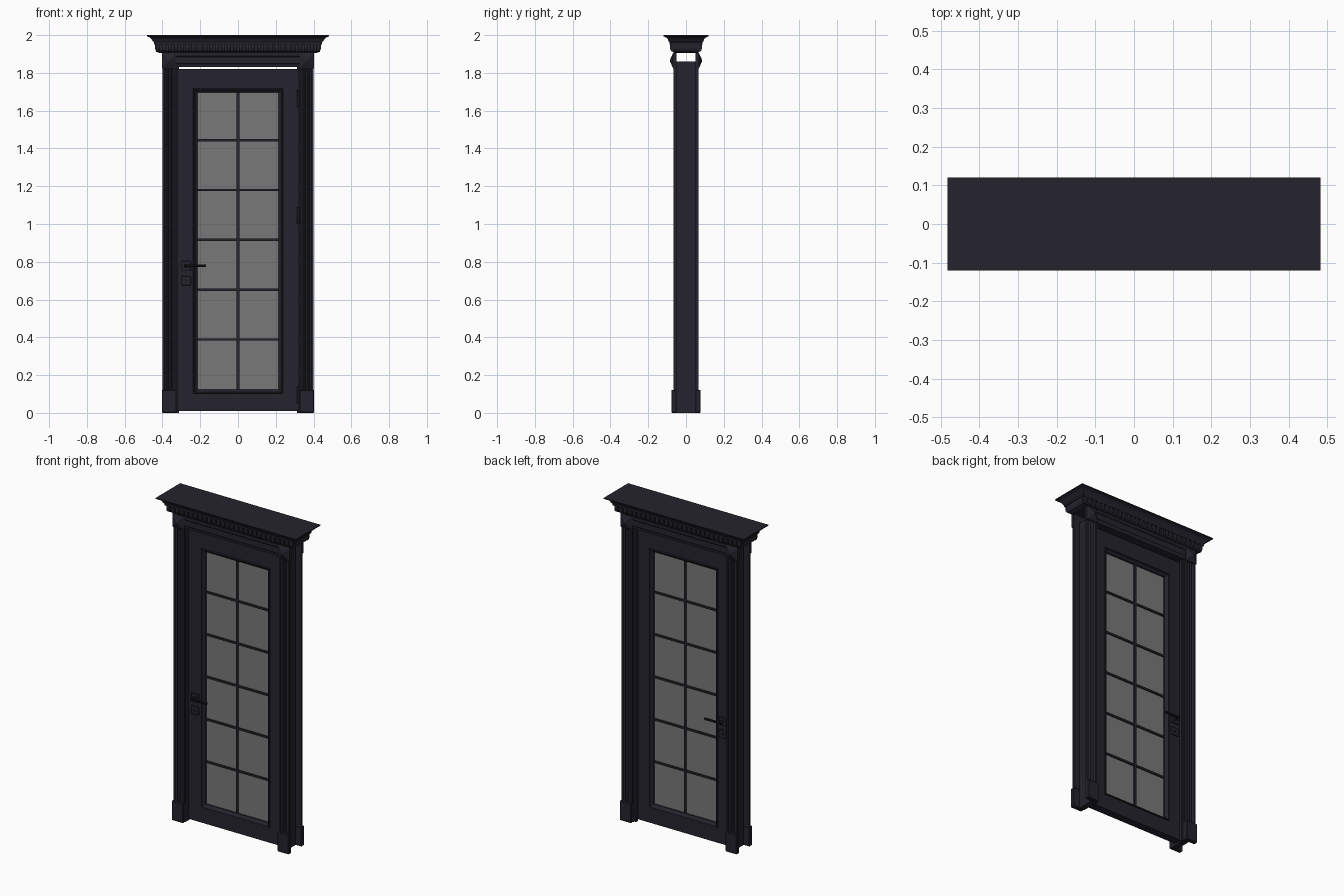
import bpy, bmesh, math
from mathutils import Matrix

if "Cube" in bpy.data.objects:
    bpy.data.objects.remove(bpy.data.objects["Cube"])


def material(name, rgb):
    m = bpy.data.materials.new(name)
    m.diffuse_color = (*rgb, 1)
    m.use_nodes = True
    m.node_tree.nodes["Principled BSDF"].inputs["Base Color"].default_value = m.diffuse_color
    return m


PAINT = material("dark_paint", (0.018, 0.017, 0.026))
GLASS = material("grey_glass", (0.19, 0.19, 0.19))
METAL = material("black_metal", (0.009, 0.009, 0.013))


def finish(name, bm, mat):
    bmesh.ops.recalc_face_normals(bm, faces=bm.faces)
    me = bpy.data.meshes.new(name)
    bm.to_mesh(me)
    bm.free()
    me.materials.append(mat)
    ob = bpy.data.objects.new(name, me)
    bpy.context.collection.objects.link(ob)
    return ob


def box(name, x, y, z, mat=PAINT, bevel=0):
    bm = bmesh.new()
    size = [abs(r[1] - r[0]) for r in (x, y, z)]
    mid = [(r[0] + r[1]) / 2 for r in (x, y, z)]
    bmesh.ops.create_cube(bm, size=1, matrix=Matrix.Translation(mid) @ Matrix.Diagonal((*size, 1)))
    if bevel:
        bmesh.ops.bevel(bm, geom=bm.edges[:], offset=bevel, segments=1, affect='EDGES')
    return finish(name, bm, mat)


def cylinder(name, center, r, length, axis='Z', mat=METAL):
    bm = bmesh.new()
    rot = Matrix.Rotation(math.pi / 2, 4, 'X') if axis == 'Y' else Matrix()
    bmesh.ops.create_cone(bm, cap_ends=True, segments=16, radius1=r, radius2=r, depth=length,
                          matrix=Matrix.Translation(center) @ rot)
    return finish(name, bm, mat)


def loft(name, loops, mat=PAINT, closed=False):
    """Skin a list of equal-length point loops; cap the ends or close the ring."""
    bm = bmesh.new()
    rows = [[bm.verts.new(p) for p in loop] for loop in loops]
    pairs = list(zip(rows, rows[1:])) + ([(rows[-1], rows[0])] if closed else [])
    for a, b in pairs:
        n = len(a)
        for i in range(n):
            bm.faces.new((a[i], a[(i + 1) % n], b[(i + 1) % n], b[i]))
    if not closed:
        bm.faces.new(rows[0])
        bm.faces.new(rows[-1])
    return finish(name, bm, mat)


# Frame lining (wall gap above it stays open)
for s, n in ((-1, "left"), (1, "right")):
    box(f"{n}_lining", (s * 0.325, s * 0.36), (-0.052, 0.052), (0, 1.86))
    box(f"{n}_door_stop", (s * 0.312, s * 0.325), (0.027, 0.045), (0, 1.83))
box("head_lining", (-0.36, 0.36), (-0.052, 0.052), (1.83, 1.86))

# Fluted pilaster section as (x, y) points
section = [(0.328, 0.05), (0.328, 0.065)]
for c in (0.346, 0.364, 0.382):
    section += [(c - 0.007 * math.cos(math.pi * k / 6), 0.065 - 0.009 * math.sin(math.pi * k / 6))
                for k in range(7)]
section += [(0.40, 0.065), (0.40, 0.05)]

# Casing on both faces
for sy, face in ((-1, "front"), (1, "back")):
    for sx, side in ((-1, "left"), (1, "right")):
        tag = f"{face}_{side}"
        loft(f"{tag}_pilaster", [[(sx * x, sy * y, z) for x, y in section] for z in (0.12, 1.83)])
        box(f"{tag}_plinth", (sx * 0.325, sx * 0.403), (sy * 0.05, sy * 0.078), (0, 0.122), bevel=0.004)
        # Corner block with pyramid face
        cx, cz = sx * 0.364, 1.865
        loft(f"{tag}_corner_block",
             [[(cx + a * h, sy * y, cz + b * h * 1.08) for a, b in ((-1, -1), (1, -1), (1, 1), (-1, 1))]
              for h, y in ((0.039, 0.05), (0.039, 0.068), (0.034, 0.07), (0.003, 0.085))])
    # Header board with moulded section
    head = [(0.05, 1.83), (0.06, 1.83), (0.062, 1.845), (0.066, 1.85), (0.066, 1.885),
            (0.07, 1.89), (0.07, 1.907), (0.05, 1.907)]
    loft(f"{face}_header", [[(x, sy * y, z) for y, z in head] for x in (-0.328, 0.328)])
    # Rounded dentils
    tooth = [(0.06, 1.952), (0.085, 1.952), (0.085, 1.93), (0.081, 1.919), (0.073, 1.912), (0.06, 1.91)]
    count = 28
    for i in range(count):
        x = -0.424 + 0.848 * i / (count - 1)
        loft(f"{face}_dentil_{i}", [[(x + d, sy * y, z) for y, z in tooth] for d in (-0.01, 0.01)])

# Cornice: stacked rectangles (half width, half depth, height)
steps = [(0.415, 0.06, 1.905), (0.432, 0.067, 1.912), (0.44, 0.07, 1.93), (0.44, 0.07, 1.95),
         (0.445, 0.086, 1.951), (0.445, 0.088, 1.962), (0.451, 0.092, 1.968), (0.458, 0.097, 1.979),
         (0.468, 0.106, 1.988), (0.483, 0.12, 1.994), (0.483, 0.12, 2.0)]
loft("cornice", [[(-a, -b, z), (a, -b, z), (a, b, z), (-a, b, z)] for a, b, z in steps])

# Door leaf stiles and rails
T = 0.025
for s, n in ((-1, "left"), (1, "right")):
    box(f"{n}_stile", (s * 0.23, s * 0.323), (-T, T), (0.01, 1.82))
box("top_rail", (-0.23, 0.23), (-T, T), (1.712, 1.82))
box("bottom_rail", (-0.23, 0.23), (-T, T), (0.01, 0.106))

# Glazing bead around the opening: (inset, y) section swept round a rectangle
bead = [(0, -T), (0.002, -0.031), (0.008, -0.031), (0.011, -0.022), (0.022, -0.012),
        (0.022, 0.012), (0.011, 0.022), (0.008, 0.031), (0.002, 0.031), (0, T)]
loft("glazing_bead",
     [[(-0.237 + i, y, 0.103 + i), (0.237 - i, y, 0.103 + i),
       (0.237 - i, y, 1.718 - i), (-0.237 + i, y, 1.718 - i)] for i, y in bead], closed=True)

# Glass and glazing bars
box("glass", (-0.22, 0.22), (-0.003, 0.003), (0.12, 1.70), GLASS)
box("upright_bar", (-0.007, 0.007), (-0.012, 0.012), (0.12, 1.70))
for k in range(1, 6):
    z = 0.124 + k * 0.264
    box(f"cross_bar_{k}", (-0.218, 0.218), (-0.011, 0.011), (z - 0.006, z + 0.006))

# Lever handles and lock plates on both faces
for s, n in ((-1, "front"), (1, "back")):
    box(f"{n}_handle_plate", (-0.30, -0.25), (s * T, s * 0.034), (0.753, 0.803), bevel=0.002)
    box(f"{n}_lock_plate", (-0.30, -0.25), (s * T, s * 0.034), (0.675, 0.725), bevel=0.002)
    cylinder(f"{n}_handle_neck", (-0.275, s * 0.045, 0.779), 0.009, 0.03, 'Y')
    cylinder(f"{n}_keyhole", (-0.275, s * 0.035, 0.70), 0.007, 0.006, 'Y')
    box(f"{n}_lever", (-0.286, -0.17), (s * 0.056, s * 0.067), (0.773, 0.786), METAL, 0.002)

# Hinges
for i, z in enumerate((0.095, 1.045, 1.665)):
    cylinder(f"hinge_{i}", (0.321, -0.031, z), 0.008, 0.09)
